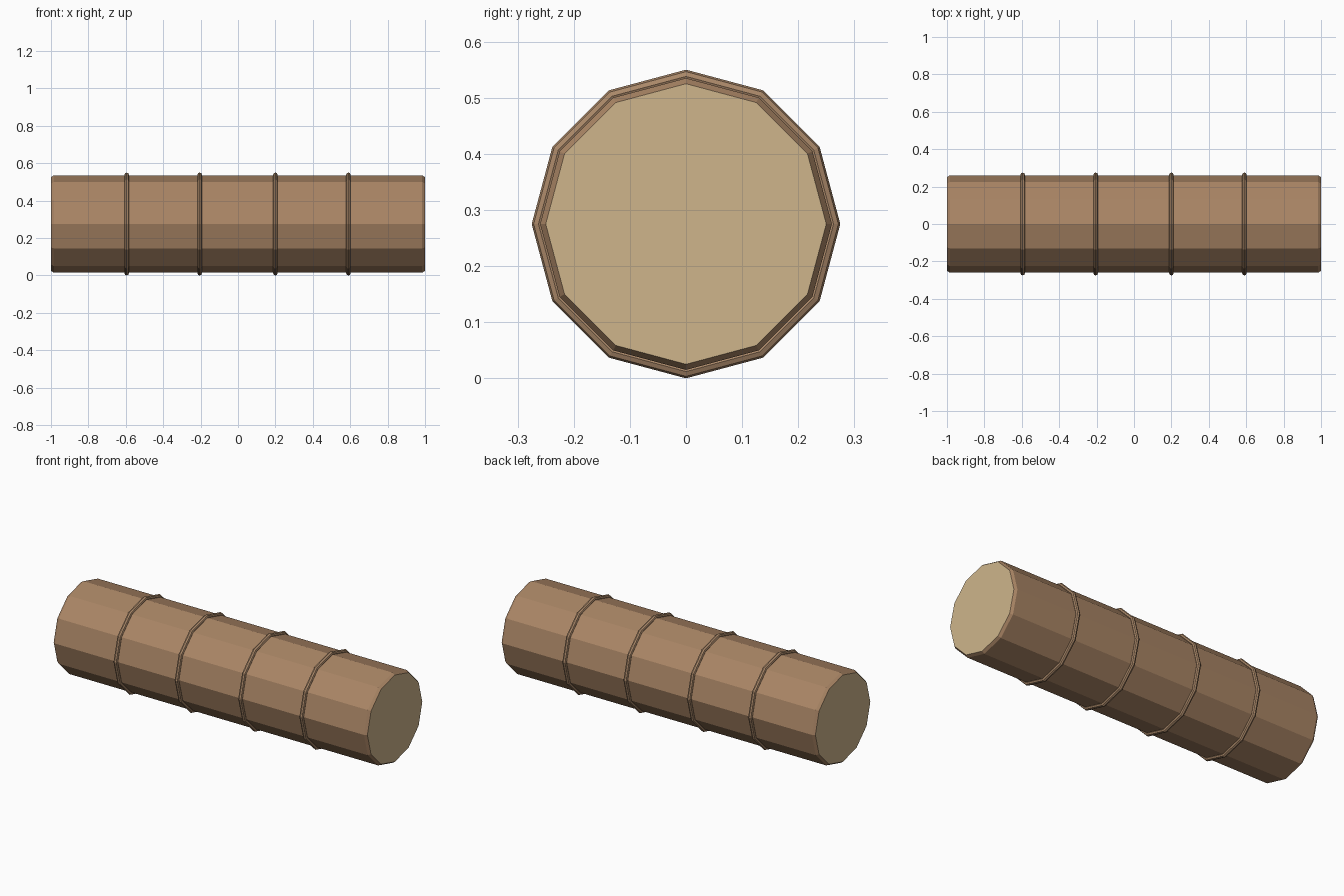
import bpy, math

if "Cube" in bpy.data.objects:
    bpy.data.objects.remove(bpy.data.objects["Cube"])

CZ = 0.275   # height of the log axis
SIDES = 12


def material(name, rgb):
    m = bpy.data.materials.new(name)
    m.diffuse_color = (*rgb, 1)
    m.use_nodes = True
    m.node_tree.nodes["Principled BSDF"].inputs["Base Color"].default_value = m.diffuse_color
    return m


bark = material("bark", (0.40, 0.235, 0.13))
wood = material("cut_wood", (0.62, 0.46, 0.26))
ridge = material("ridge", (0.40, 0.245, 0.14))


def lathe(name, profile, mat, closed=False):
    """Revolve (x, radius) points around the log axis."""
    verts, faces = [], []
    n = len(profile)
    for i in range(SIDES):
        a = 2 * math.pi * i / SIDES
        verts += [(x, r * math.cos(a), CZ + r * math.sin(a)) for x, r in profile]
    for i in range(SIDES):
        j = (i + 1) % SIDES
        for k in range(n if closed else n - 1):
            l = (k + 1) % n
            faces.append((i * n + k, j * n + k, j * n + l, i * n + l))
    if not closed:
        faces.append([i * n for i in range(SIDES)][::-1])
        faces.append([i * n + n - 1 for i in range(SIDES)])
    me = bpy.data.meshes.new(name)
    me.from_pydata(verts, [], [f[::-1] for f in faces])
    me.materials.append(mat)
    ob = bpy.data.objects.new(name, me)
    bpy.context.collection.objects.link(ob)
    return ob


# Trunk with narrowed ends whose end faces are cut wood
trunk = lathe("trunk", [(-1, 0.25), (-0.985, 0.26), (0.985, 0.26), (1, 0.25)], bark)
trunk.data.materials.append(wood)
for p in trunk.data.polygons:
    if len(p.vertices) == SIDES:
        p.material_index = 1

# Thin raised rings around the bark
for i, x in enumerate((-0.595, -0.205, 0.2, 0.59)):
    section = [(x + 0.012 * math.sin(k * math.pi / 4), 0.263 + 0.012 * math.cos(k * math.pi / 4))
               for k in range(8)]
    lathe(f"bark_ring_{i + 1}", section[::-1], ridge, closed=True)
